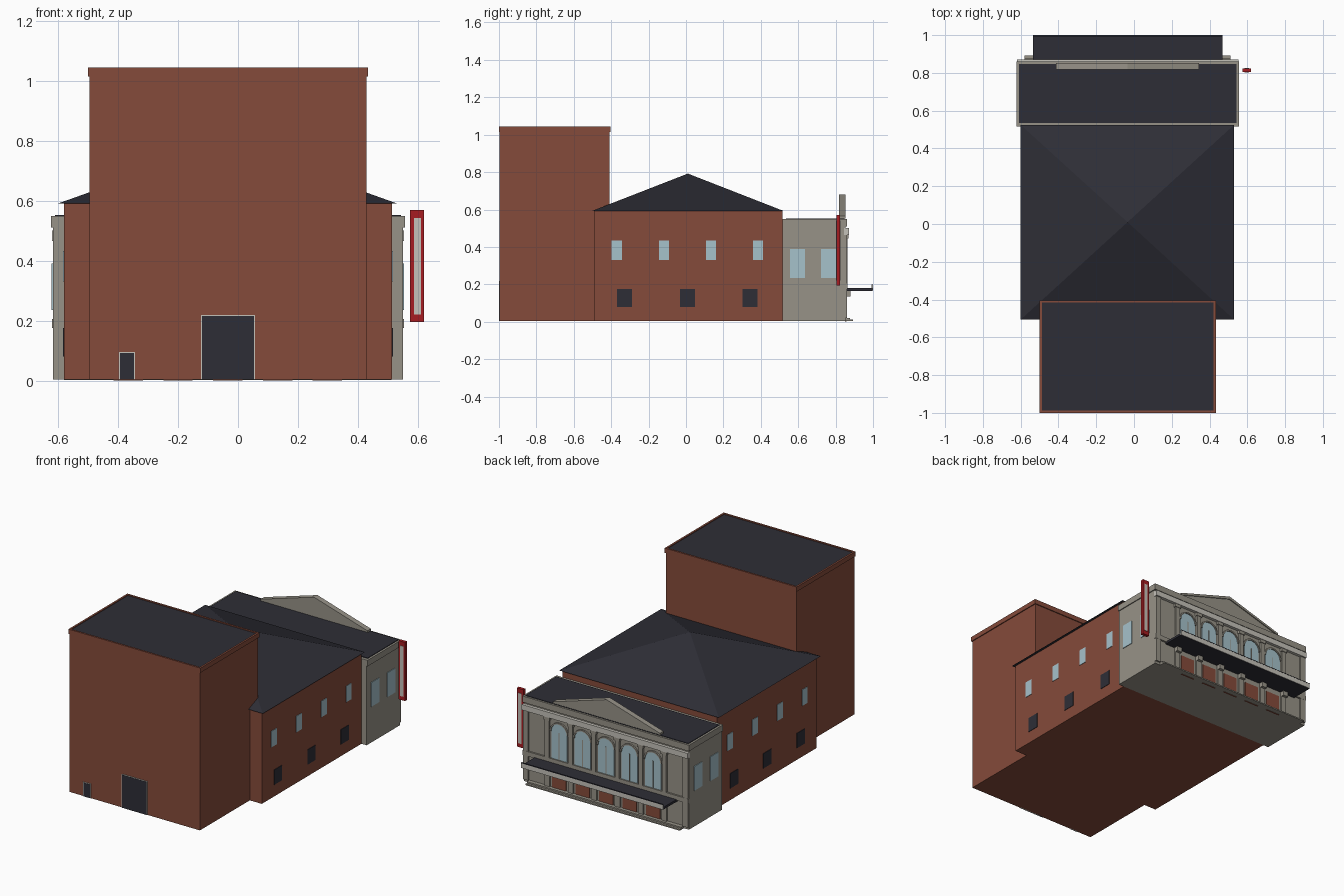
import bpy
import bmesh
from math import cos, sin, pi

cube = bpy.data.objects.get("Cube")
if cube:
    bpy.data.objects.remove(cube, do_unlink=True)


def material(name, r, g, b):
    m = bpy.data.materials.new(name)
    m.use_nodes = True
    m.diffuse_color = (r, g, b, 1)
    m.node_tree.nodes["Principled BSDF"].inputs["Base Color"].default_value = (r, g, b, 1)
    return m


BRICK = material("brick", 0.235, 0.07, 0.043)
SLATE = material("dark slate", 0.027, 0.027, 0.037)
STONE = material("grey stone", 0.31, 0.29, 0.245)
PALE = material("pale trim", 0.56, 0.54, 0.49)
GLASS = material("pale blue glass", 0.38, 0.54, 0.6)
RED = material("sign red", 0.38, 0.012, 0.015)


def finish(name, bm, mat):
    bmesh.ops.recalc_face_normals(bm, faces=bm.faces)
    mesh = bpy.data.meshes.new(name)
    bm.to_mesh(mesh)
    bm.free()
    mesh.materials.append(mat)
    ob = bpy.data.objects.new(name, mesh)
    bpy.context.scene.collection.objects.link(ob)
    return ob


def prism(name, outline, y0, y1, mat):
    """Extrude an (x, z) outline along y."""
    bm = bmesh.new()
    face = bm.faces.new([bm.verts.new((x, y0, z)) for x, z in outline])
    new = bmesh.ops.extrude_face_region(bm, geom=[face])["geom"]
    bmesh.ops.translate(bm, vec=(0, y1 - y0, 0),
                        verts=[v for v in new if isinstance(v, bmesh.types.BMVert)])
    return finish(name, bm, mat)


def box(name, xs, ys, zs, mat):
    (x0, x1), (z0, z1) = xs, zs
    return prism(name, [(x0, z0), (x1, z0), (x1, z1), (x0, z1)], ys[0], ys[1], mat)


def around(c, width):
    return (c - width / 2, c + width / 2)


def arc(cx, cz, r, steps=12):
    return [(cx + r * cos(pi * i / steps), cz + r * sin(pi * i / steps))
            for i in range(steps + 1)]


MID = -0.034   # centre line of the building

# Stage tower with a brick parapet around a sunken roof
TX, TY = (-0.495, 0.428), (-0.996, -0.41)
box("stage_tower", TX, TY, (0.004, 1.035), BRICK)
PX, PY, PZ = (-0.5, 0.434), (-1, -0.404), (1.015, 1.045)
for i, side in enumerate(PX):
    inner = side + (0.012 if i == 0 else -0.012)
    box("tower_parapet_side", sorted((side, inner)), PY, PZ, BRICK)
for i, end in enumerate(PY):
    inner = end + (0.012 if i == 0 else -0.012)
    box("tower_parapet_end", PX, sorted((end, inner)), PZ, BRICK)
box("tower_roof", (-0.49, 0.424), (-0.99, -0.414), (1.03, 1.04), SLATE)

# Rear doors with thin pale frames
for name, x0, x1, top in (("loading_door", -0.12, 0.053, 0.215), ("stage_door", -0.393, -0.347, 0.092)):
    box(name + "_frame", (x0 - 0.004, x1 + 0.004), (-0.999, -0.99), (0.004, top + 0.004), PALE)
    box(name, (x0, x1), (-1, -0.99), (0.004, top), SLATE)

# Auditorium hall with a low pyramid roof
box("hall_walls", (-0.58, 0.513), (-0.492, 0.515), (0.004, 0.592), BRICK)
bm = bmesh.new()
corners = [bm.verts.new((x, y, 0.591)) for x, y in
           ((-0.6, -0.506), (0.53, -0.506), (0.53, 0.525), (-0.6, 0.525))]
bm.faces.new(corners)
apex = bm.verts.new((MID, 0.01, 0.792))
for i in range(4):
    bm.faces.new((corners[i], corners[(i + 1) % 4], apex))
finish("hall_roof", bm, SLATE)

# Side windows on both flanks of the hall and the lobby
for wall in (-0.58, 0.513):
    face = around(wall, 0.006)
    for y in (-0.37, -0.118, 0.134, 0.385):
        box("hall_upper_window", face, around(y, 0.055), (0.33, 0.433), GLASS)
    for y in (-0.33, 0.008, 0.343):
        box("hall_lower_window", face, around(y, 0.08), (0.08, 0.175), SLATE)
for wall in (-0.617, 0.55):
    for y in (0.597, 0.762):
        box("lobby_side_window", around(wall, 0.008), around(y, 0.08), (0.235, 0.39), GLASS)

# Lobby block, cornice and flat roof
LX = (-0.617, 0.55)
box("lobby_walls", LX, (0.515, 0.852), (0.004, 0.545), STONE)
box("lobby_cornice", (-0.623, 0.556), (0.515, 0.86), (0.51, 0.549), STONE)
box("lobby_roof", (-0.61, 0.543), (0.535, 0.848), (0.54, 0.553), SLATE)
box("pale_entablature", (-0.62, 0.553), (0.845, 0.871), (0.465, 0.5), PALE)
box("string_course", (-0.62, 0.553), (0.845, 0.863), (0.175, 0.205), STONE)

# Pediment with raised raking trim
prism("pediment", [(-0.41, 0.545), (0.342, 0.545), (0.342, 0.556), (MID, 0.672), (-0.41, 0.556)],
      0.822, 0.846, STONE)
for end in (-0.412, 0.344):
    prism("pediment_rake", [(end, 0.553), (MID, 0.663), (MID, 0.68), (end, 0.566)],
          0.817, 0.852, STONE)

# Facade bays: arched window, doors and canopy bracket
BAY = 0.166
for i in range(-2, 3):
    x = MID + i * BAY
    r = 0.056
    prism("arched_window", [(x - r, 0.205), (x + r, 0.205)] + arc(x, 0.378, r), 0.85, 0.856, GLASS)
    prism("window_arch", arc(x, 0.378, r + 0.009) + arc(x, 0.378, r)[::-1], 0.85, 0.862, STONE)
    box("window_mullion", around(x, 0.005), (0.85, 0.858), (0.205, 0.38), STONE)
    box("entrance_door", around(x, 0.098), (0.85, 0.857), (0, 0.13), BRICK)
for i in range(6):
    x = MID + (i - 2.5) * BAY
    box("pilaster", around(x, 0.03), (0.85, 0.864), (0.205, 0.465), STONE)
    box("pilaster_capital", around(x, 0.042), (0.85, 0.868), (0.445, 0.465), STONE)
    box("lower_pier", around(x, 0.036), (0.85, 0.862), (0.004, 0.17), STONE)
    box("canopy_bracket", around(x, 0.036), (0.85, 0.88), (0.135, 0.166), STONE)
for x in (-0.598, 0.531):
    box("corner_pilaster", around(x, 0.036), (0.845, 0.862), (0.02, 0.465), STONE)

# Entrance canopy with a pale front edge
CX = (-0.536, 0.468)
box("canopy", CX, (0.85, 0.996), (0.165, 0.18), SLATE)
box("canopy_fascia", CX, (0.993, 0.999), (0.166, 0.197), PALE)
box("canopy_fascia_cap", CX, (0.992, 1), (0.196, 0.2), SLATE)

# Entrance steps
for depth, top in ((0.878, 0.02), (0.892, 0.011)):
    box("entrance_step", (-0.58, 0.512), (0.85, depth), (0.003, top), STONE)

# Vertical blade sign with pale panels on both faces
box("blade_sign", (0.574, 0.62), (0.804, 0.824), (0.195, 0.57), RED)
for y in (0.804, 0.824):
    box("sign_panel", (0.586, 0.61), around(y, 0.005), (0.22, 0.542), PALE)
